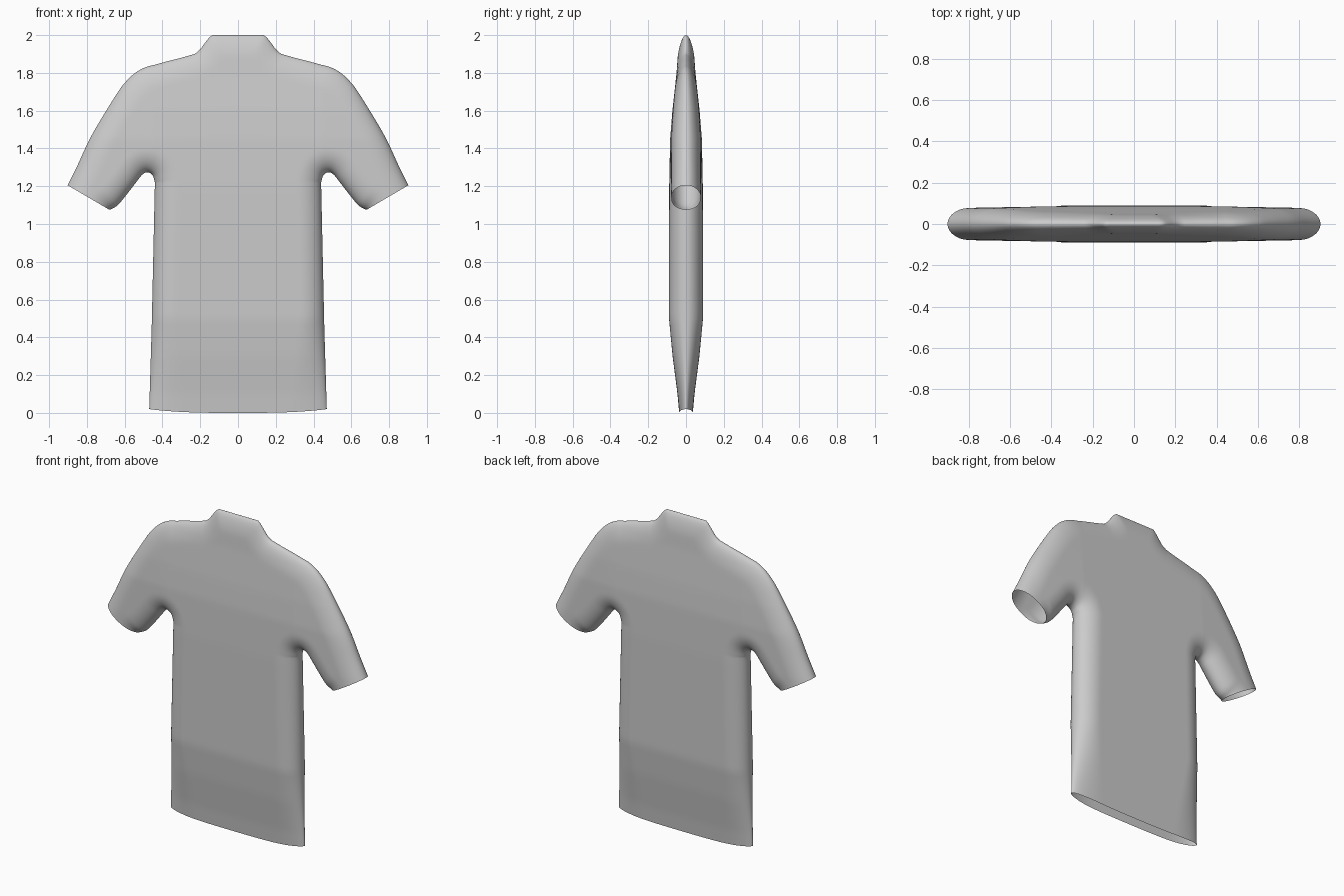
import bpy, bmesh, math
from mathutils import Vector

if "Cube" in bpy.data.objects:
    bpy.data.objects.remove(bpy.data.objects["Cube"])

# Outline of the right half (x, z), split at the sleeve seam x = 0.44
SIDE = [(0.47, 0.02), (0.457, 0.45), (0.447, 0.9), (0.44, 1.22)]
TOP = [(0, 2.0), (0.14, 2.0), (0.155, 1.985), (0.185, 1.945), (0.205, 1.918),
       (0.23, 1.9), (0.3, 1.88), (0.38, 1.86), (0.44, 1.843)]
UPPER = [(0.44, 1.843), (0.49, 1.83), (0.54, 1.803), (0.585, 1.763), (0.635, 1.7),
         (0.74, 1.53), (0.795, 1.43), (0.85, 1.31), (0.902, 1.205)]
LOWER = [(0.44, 1.22), (0.452, 1.258), (0.48, 1.274), (0.508, 1.26), (0.54, 1.22),
         (0.61, 1.13), (0.645, 1.093), (0.68, 1.075)]
# Half thickness by height
DEPTH = [(0, 0.036), (0.1, 0.045), (0.3, 0.071), (0.5, 0.09), (1.2, 0.089), (1.45, 0.084),
         (1.6, 0.072), (1.8, 0.05), (1.9, 0.043), (2.0, 0.034)]


def lerp_table(table, a):
    if a <= table[0][0]:
        return table[0][1]
    for (a0, b0), (a1, b1) in zip(table, table[1:]):
        if a <= a1:
            return b0 + (b1 - b0) * (a - a0) / (a1 - a0)
    return table[-1][1]


def smooth_path(pts, n):
    """Catmull-Rom curve resampled to n + 1 points of equal spacing."""
    p = [Vector(q) for q in pts]
    p = [2 * p[0] - p[1]] + p + [2 * p[-1] - p[-2]]
    fine = []
    for a, b, c, d in zip(p, p[1:], p[2:], p[3:]):
        for k in range(12):
            t = k / 12
            fine.append(0.5 * (2 * b + (c - a) * t + (2 * a - 5 * b + 4 * c - d) * t * t
                               + (3 * b - a - 3 * c + d) * t ** 3))
    fine.append(p[-2])
    run = [0.0]
    for a, b in zip(fine, fine[1:]):
        run.append(run[-1] + (b - a).length)
    xs = [(r, q.x) for r, q in zip(run, fine)]
    zs = [(r, q.y) for r, q in zip(run, fine)]
    return [Vector((lerp_table(xs, run[-1] * i / n), lerp_table(zs, run[-1] * i / n)))
            for i in range(n + 1)]


N = 36
upper, lower = smooth_path(UPPER, N), smooth_path(LOWER, N)
edges = []
for path in (SIDE, TOP, upper, lower):
    path = [Vector(q) for q in path]
    edges += list(zip(path, path[1:]))


def edge_distance(p):
    best = 9.0
    for a, b in edges:
        ab = b - a
        t = max(0, min(1, (p - a).dot(ab) / ab.length_squared))
        best = min(best, (p - a - ab * t).length_squared)
    return math.sqrt(best)


def puffed(x, z):
    """Front surface point: rounded near the closed outline, flat inside."""
    d = edge_distance(Vector((x, z)))
    r = 0.125 + 0.08 * max(0, 1 - z / 0.5)
    h = lerp_table(DEPTH, z)
    h *= 1 - 0.13 * max(0, min(1, (x - 0.45) / 0.35))
    k = max(0, 1 - d / r)
    return (x, 0 if d < 1e-4 else -h * math.sqrt(1 - k * k), z)


bm = bmesh.new()


def add_patch(fn, nu, nv):
    g = [[bm.verts.new(puffed(*fn(i / nu, j / nv))) for j in range(nv + 1)]
         for i in range(nu + 1)]
    for i in range(nu):
        for j in range(nv):
            bm.faces.new((g[i][j], g[i + 1][j], g[i + 1][j + 1], g[i][j + 1]))


def ease(t):
    return (1 - math.cos(math.pi * t)) / 2


def lower_body(s, t):
    u = math.sin(s * math.pi / 2)
    hem = 0.02 * u ** 3
    z = hem + (1.22 - hem) * t
    return u * lerp_table([(b, a) for a, b in SIDE], z), z


def chest(s, t):
    x = 0.44 * math.sin(s * math.pi / 2)
    return x, 1.22 + (lerp_table(TOP, x) - 1.22) * ease(t)


def sleeve(s, t):
    i = round(s * N)
    return tuple(lower[i].lerp(upper[i], ease(t)))


add_patch(lower_body, 40, 40)
add_patch(chest, 40, 40)
add_patch(sleeve, N, 40)
bmesh.ops.remove_doubles(bm, verts=bm.verts, dist=0.0004)
for f in bm.faces:
    f.smooth = True

# Shirt: one quarter mirrored to the other side and the back, open at hem and cuffs
mesh = bpy.data.meshes.new("shirt")
bm.to_mesh(mesh)
bm.free()
shirt = bpy.data.objects.new("shirt", mesh)
bpy.context.collection.objects.link(shirt)
mirror = shirt.modifiers.new("mirror", "MIRROR")
mirror.use_axis = (True, True, False)
mirror.merge_threshold = 0.0005
